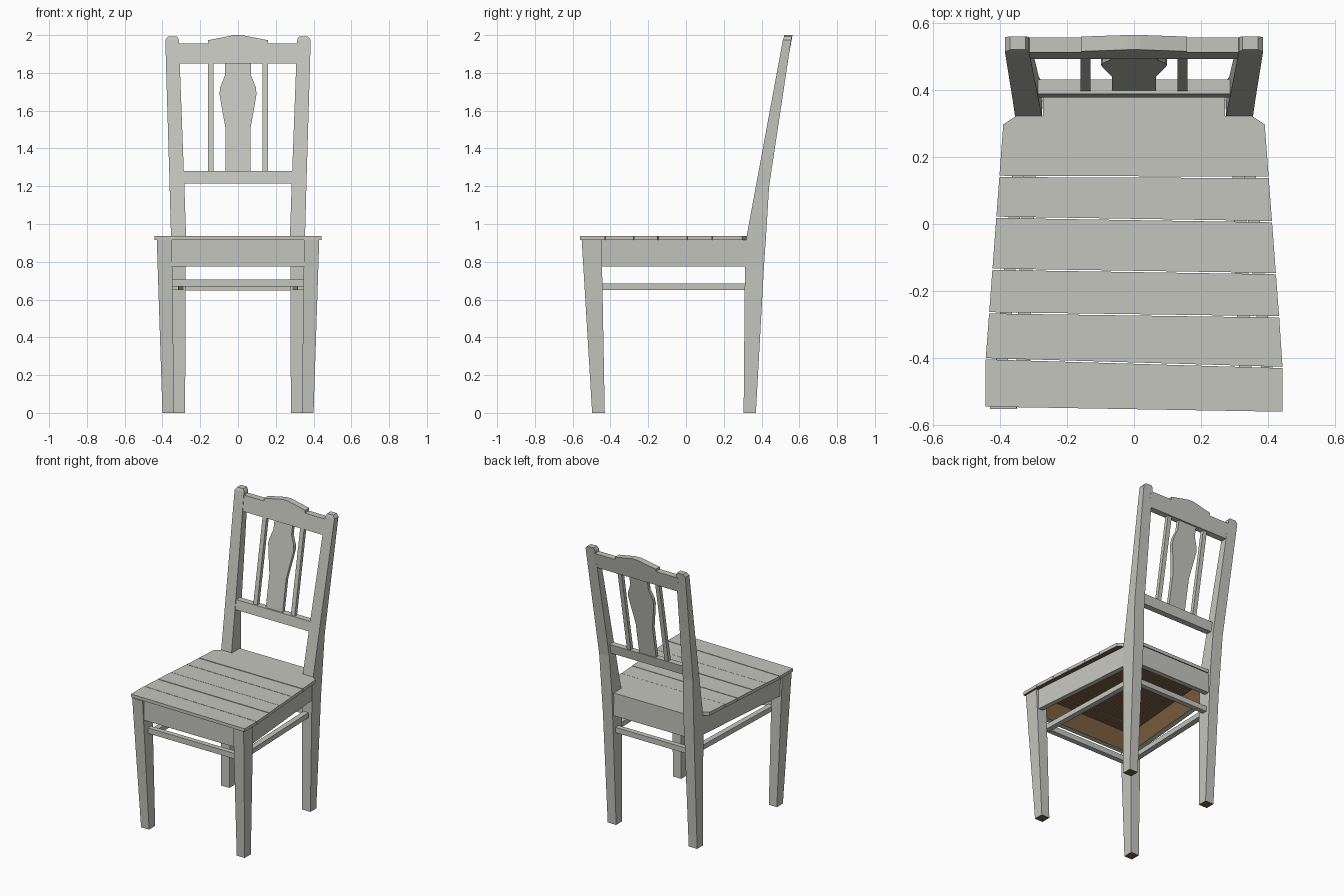
import bpy, bmesh, random
from mathutils import Vector

random.seed(4)
cube = bpy.data.objects.get("Cube")
if cube:
    bpy.data.objects.remove(cube)


def material(name, rgb):
    m = bpy.data.materials.new(name)
    m.use_nodes = True
    m.diffuse_color = (*rgb, 1)
    m.node_tree.nodes["Principled BSDF"].inputs["Base Color"].default_value = (*rgb, 1)
    return m


MATS = [material("grey_paint", (0.56, 0.56, 0.52)),
        material("bare_wood", (0.2, 0.11, 0.05))]


# Rules for faces left unpainted
def underside(face):
    return face.normal.z < -0.9


def inward(face):
    c = face.calc_center_median()
    return abs(face.normal.z) < 0.5 and face.normal.xy.dot(-c.xy) > 0.2


def loft(name, sections, bare=None):
    """Skin matching rings of points and cap both ends."""
    bm = bmesh.new()
    rings = [[bm.verts.new(p) for p in s] for s in sections]
    n = len(rings[0])
    for a, b in zip(rings, rings[1:]):
        for i in range(n):
            j = (i + 1) % n
            bm.faces.new((a[i], a[j], b[j], b[i]))
    bm.faces.new(rings[0])
    bm.faces.new(rings[-1])
    bmesh.ops.recalc_face_normals(bm, faces=bm.faces)
    for f in bm.faces:
        f.normal_update()
        f.material_index = int(bool(bare and bare(f)))
    me = bpy.data.meshes.new(name)
    bm.to_mesh(me)
    bm.free()
    for m in MATS:
        me.materials.append(m)
    ob = bpy.data.objects.new(name, me)
    bpy.context.collection.objects.link(ob)
    return ob


def slab(name, plan, z0, z1, bare=None):
    return loft(name, [[(x, y, z) for x, y in plan] for z in (z0, z1)], bare)


def bar(name, a, b, width, z0, z1, bare=None):
    """Straight rail whose outer face runs from a to b, thickened inward."""
    a, b = Vector(a), Vector(b)
    side = Vector((a.y - b.y, b.x - a.x)).normalized() * width
    if side.dot(a + b) > 0:
        side = -side
    return slab(name, [a, b, b + side, a + side], z0, z1, bare)


def lean(z):
    return 0.325 + 0.181 * (z - 0.94)


def back_panel(name, outline, front, thick):
    """Extrude an x-z outline along the leaning plane of the back."""
    return loft(name, [[(x, lean(z) + d, z) for x, z in outline]
                       for d in (front, front + thick)])


def leg(name, side, sections):
    loft(name, [[(side * x0, y0, z), (side * x1, y0, z),
                 (side * x1, y1, z), (side * x0, y1, z)]
                for z, x0, x1, y0, y1 in sections], underside)


# Legs: tapered in front, bent into back posts behind
FRONT = [(0, 0.338, 0.40, -0.497, -0.43), (0.915, 0.35, 0.43, -0.552, -0.447)]
REAR = [(0, 0.28, 0.345, 0.305, 0.37), (0.78, 0.277, 0.352, 0.312, 0.413),
        (0.94, 0.275, 0.355, 0.322, 0.424), (1.2, 0.284, 0.362, 0.37, 0.44),
        (1.975, 0.313, 0.385, 0.513, 0.557), (1.993, 0.323, 0.37, 0.52, 0.56)]
for label, s in (("left", 1), ("right", -1)):
    leg(f"front_leg_{label}", s, FRONT)
    leg(f"rear_leg_{label}", s, REAR)
    bar(f"side_apron_{label}", (s * 0.418, -0.48), (s * 0.346, 0.35),
        0.035, 0.775, 0.915, inward)
    bar(f"side_stretcher_{label}", (s * 0.352, -0.46), (s * 0.325, 0.34),
        0.038, 0.65, 0.685)

# Cross rails under the seat
bar("front_apron", (-0.37, -0.537), (0.37, -0.537), 0.035, 0.775, 0.915, inward)
bar("rear_apron", (-0.3, 0.402), (0.3, 0.402), 0.035, 0.775, 0.915, inward)
bar("front_stretcher", (-0.36, -0.495), (0.36, -0.495), 0.035, 0.668, 0.706)
bar("rear_stretcher", (-0.3, 0.38), (0.3, 0.38), 0.035, 0.648, 0.685)


# Seat planks with slightly uneven joints
def half(y):
    return min(0.443, 0.443 - 0.075 * (y + 0.41))


JOINTS = [(-0.547, -0.562), (-0.402, -0.428), (-0.265, -0.277),
          (-0.135, -0.148), (0.02, 0.007), (0.142, 0.139)]
GAP = 0.002
for i, (l0, r0) in enumerate(JOINTS):
    l0, r0 = l0 + GAP, r0 + GAP
    plan = [(-half(l0), l0), (half(r0), r0)]
    if i + 1 < len(JOINTS):
        l1, r1 = (y - GAP for y in JOINTS[i + 1])
        plan += [(half(r1), r1), (-half(l1), l1)]
    else:
        # Last plank is notched around the back posts
        notch = [(0.39, 0.297), (0.352, 0.322), (0.272, 0.322), (0.272, 0.408)]
        plan += notch + [(-x, y) for x, y in reversed(notch)]
    dz = random.uniform(-0.003, 0.002)
    slab(f"seat_plank_{i + 1}", plan, 0.914, 0.938 + dz, underside)

# Back: lower rail, crest rail, slats and shaped splat
back_panel("lower_back_rail", [(-0.3, 1.215), (0.3, 1.215), (0.3, 1.28), (-0.3, 1.28)],
           0.002, 0.042)
crest = [(0.325, 1.85), (0.325, 1.955), (0.158, 1.955), (0.158, 1.973), (0.02, 2.0)]
back_panel("crest_rail", crest + [(-x, z) for x, z in reversed(crest)], 0.003, 0.044)
for label, s in (("left", 1), ("right", -1)):
    back_panel(f"back_slat_{label}",
               [(s * x, z) for x, z in ((0.13, 1.27), (0.16, 1.27), (0.16, 1.86), (0.13, 1.86))],
               0.01, 0.026)
splat = [(0.065, 1.27), (0.065, 1.5), (0.09, 1.64), (0.098, 1.69),
         (0.094, 1.725), (0.07, 1.785), (0.07, 1.86)]
back_panel("back_splat", splat + [(-x, z) for x, z in reversed(splat)], 0.012, 0.024)
